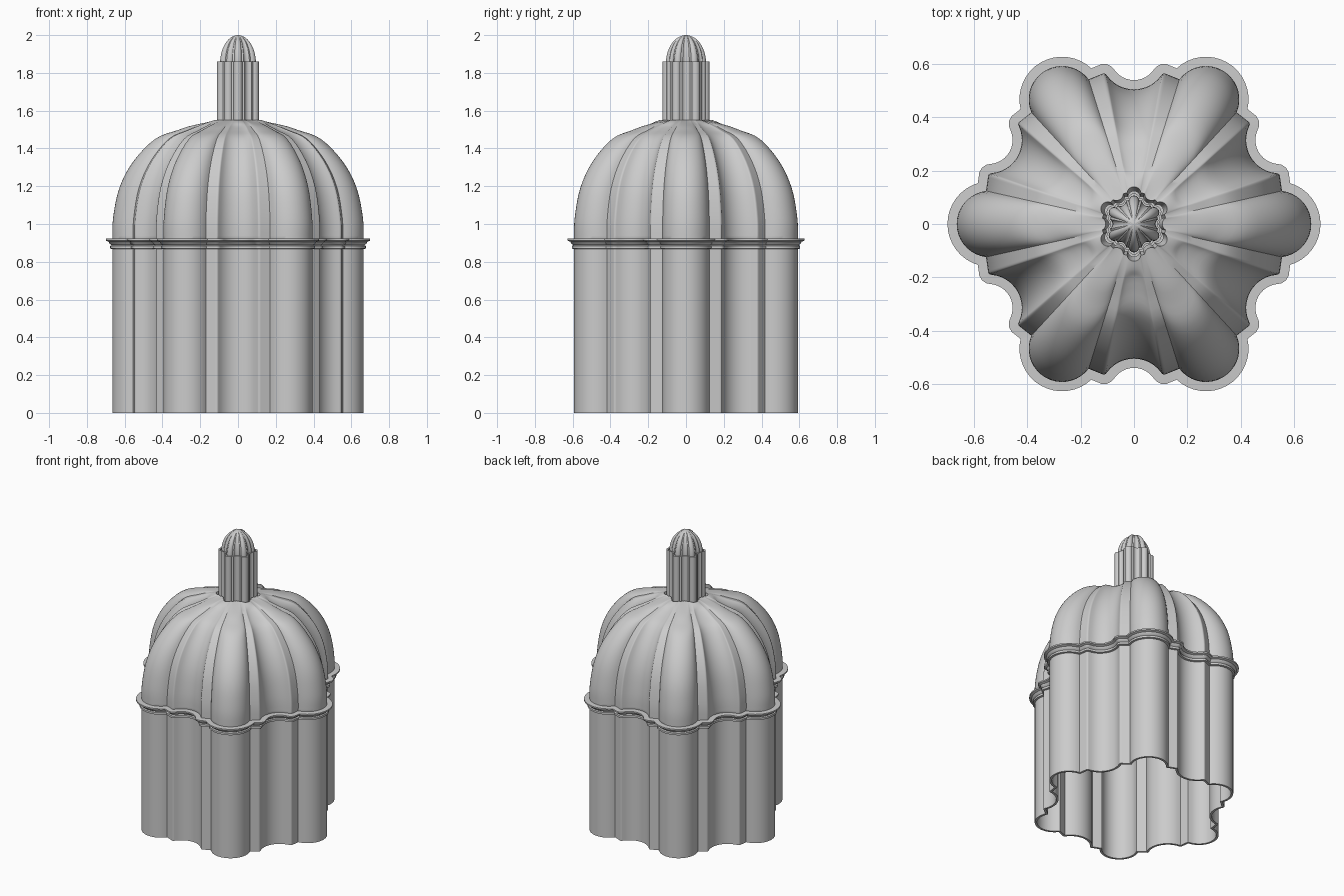
import bpy, bmesh, math
from mathutils import Vector, Matrix

cube = bpy.data.objects.get("Cube")
if cube:
    bpy.data.objects.remove(cube, do_unlink=True)

stone = bpy.data.materials.new("grey_stone")
stone.use_nodes = True
GREY = (0.6, 0.6, 0.6, 1)
stone.diffuse_color = GREY
stone.node_tree.nodes["Principled BSDF"].inputs["Base Color"].default_value = GREY


def polar(radius, degrees):
    a = math.radians(degrees)
    return Vector((radius * math.cos(a), radius * math.sin(a)))


# Plan: six round lobes, six hollow bays, with a small rounded corner between
def half_sector():
    pts = [Vector((0.54, 0)) + polar(0.125, 83 * i / 9) for i in range(10)]
    bay = lambda a: polar(0.63, 30) + polar(0.125, 210 + a)
    corner = bay(61)
    a, b = corner - Vector((0, 0.014)), bay(55)
    for i in range(5):
        t = i / 4
        pts.append(a * (1 - t) ** 2 + corner * 2 * t * (1 - t) + b * t * t)
    pts += [bay(55 * (1 - i / 6)) for i in range(1, 7)]
    return pts


HALF = half_sector()
STEPS = len(HALF) - 1
mirrored = [Vector((p.x, -p.y)) for p in HALF]
SECTOR = mirrored[:0:-1] + HALF[:-1]
PLAN = [Matrix.Rotation(math.radians(60 * k), 2) @ p for k in range(6) for p in SECTOR]
COUNT = len(PLAN)
# The same plan turned by half a sector, for the lantern
TURN = Matrix.Rotation(math.radians(30), 2)
TURNED = [TURN @ PLAN[(i - STEPS) % COUNT] for i in range(COUNT)]


def offset(plan, d):
    out = []
    for i, p in enumerate(plan):
        u = (p - plan[i - 1]).normalized()
        v = (plan[(i + 1) % COUNT] - p).normalized()
        n1, n2 = Vector((u.y, -u.x)), Vector((v.y, -v.x))
        n = (n1 + n2).normalized()
        out.append(p + n * d * min(1.4, 1 / max(n.dot(n1), 0.1)))
    return out


def row(plan, scale, z):
    return [(p.x * scale, p.y * scale, z) for p in plan]


def loft(name, rows, closed=False, cap=False):
    bm = bmesh.new()
    loops = [[bm.verts.new(c) for c in r] for r in rows]
    pairs = list(zip(loops, loops[1:]))
    if closed:
        pairs.append((loops[-1], loops[0]))
    for a, b in pairs:
        for i in range(COUNT):
            j = (i + 1) % COUNT
            bm.faces.new((a[i], a[j], b[j], b[i]))
    if cap:
        bm.faces.new(loops[-1])
    bmesh.ops.recalc_face_normals(bm, faces=bm.faces)
    mesh = bpy.data.meshes.new(name)
    bm.to_mesh(mesh)
    bm.free()
    mesh.materials.append(stone)
    obj = bpy.data.objects.new(name, mesh)
    bpy.context.collection.objects.link(obj)
    bpy.ops.object.select_all(action="DESELECT")
    obj.select_set(True)
    bpy.context.view_layer.objects.active = obj
    bpy.ops.object.shade_smooth_by_angle(angle=math.radians(32))
    return obj


def smooth_profile(pts, n=4):
    # Catmull-Rom through the profile points
    ext = [pts[0]] + pts + [pts[-1]]
    out = []
    for p0, p1, p2, p3 in zip(ext, ext[1:], ext[2:], ext[3:]):
        for k in range(n):
            t = k / n
            out.append(tuple(0.5 * (2 * b + (c - a) * t + (2 * a - 5 * b + 4 * c - d) * t * t
                                    + (3 * b - a - 3 * c + d) * t ** 3)
                             for a, b, c, d in zip(p0, p1, p2, p3)))
    return out + [pts[-1]]


# Drum wall, open below
inner = offset(PLAN, -0.015)
loft("drum_wall", [row(PLAN, 1, 0), row(PLAN, 1, 0.92),
                   row(inner, 1, 0.92), row(inner, 1, 0)], closed=True)

# Moulded cornice
MOULDING = [(-0.01, 0.865), (0.012, 0.87), (0.012, 0.884), (0.004, 0.888), (0.015, 0.896),
            (0.02, 0.906), (0.035, 0.912), (0.035, 0.922), (-0.01, 0.924)]
loft("cornice", [row(offset(PLAN, d), 1, z) for d, z in MOULDING], closed=True)

# Ribbed dome, turning into the lantern plan around its top opening
PROFILE = smooth_profile([(1, 0.92), (0.995, 1.03), (0.945, 1.19), (0.835, 1.33), (0.66, 1.45),
                          (0.48, 1.497), (0.32, 1.532), (0.21, 1.55)])


def dome_row(scale, z):
    w = min(1, max(0, (0.38 - scale) / 0.17))
    return row([a.lerp(b, w) for a, b in zip(PLAN, TURNED)], scale, z)


outer_rows = [dome_row(s, z) for s, z in PROFILE]
inner_rows = [row(PLAN, s * 0.975, z - 0.02) for s, z in PROFILE if s > 0.4]
funnel = [row(TURNED, 0.185, 1.49)]
loft("dome", inner_rows[::-1] + outer_rows + funnel)
loft("dome_crown_ceiling", [row(PLAN, 0.42, 1.485), row(PLAN, 0.1, 1.49)], cap=True)

# Lantern shaft, an open tube
loft("lantern_shaft", [row(TURNED, s, z) for s, z in
                       ((0.187, 1.48), (0.187, 1.86), (0.17, 1.86), (0.17, 1.48))], closed=True)

# Lantern cap
cap_rows = [row(TURNED, 0.16, 1.48)]
for i in range(13):
    a = math.radians(89.5 * i / 12)
    cap_rows.append(row(TURNED, 0.16 * math.cos(a), 1.85 + 0.15 * math.sin(a)))
loft("lantern_cap", cap_rows, cap=True)
